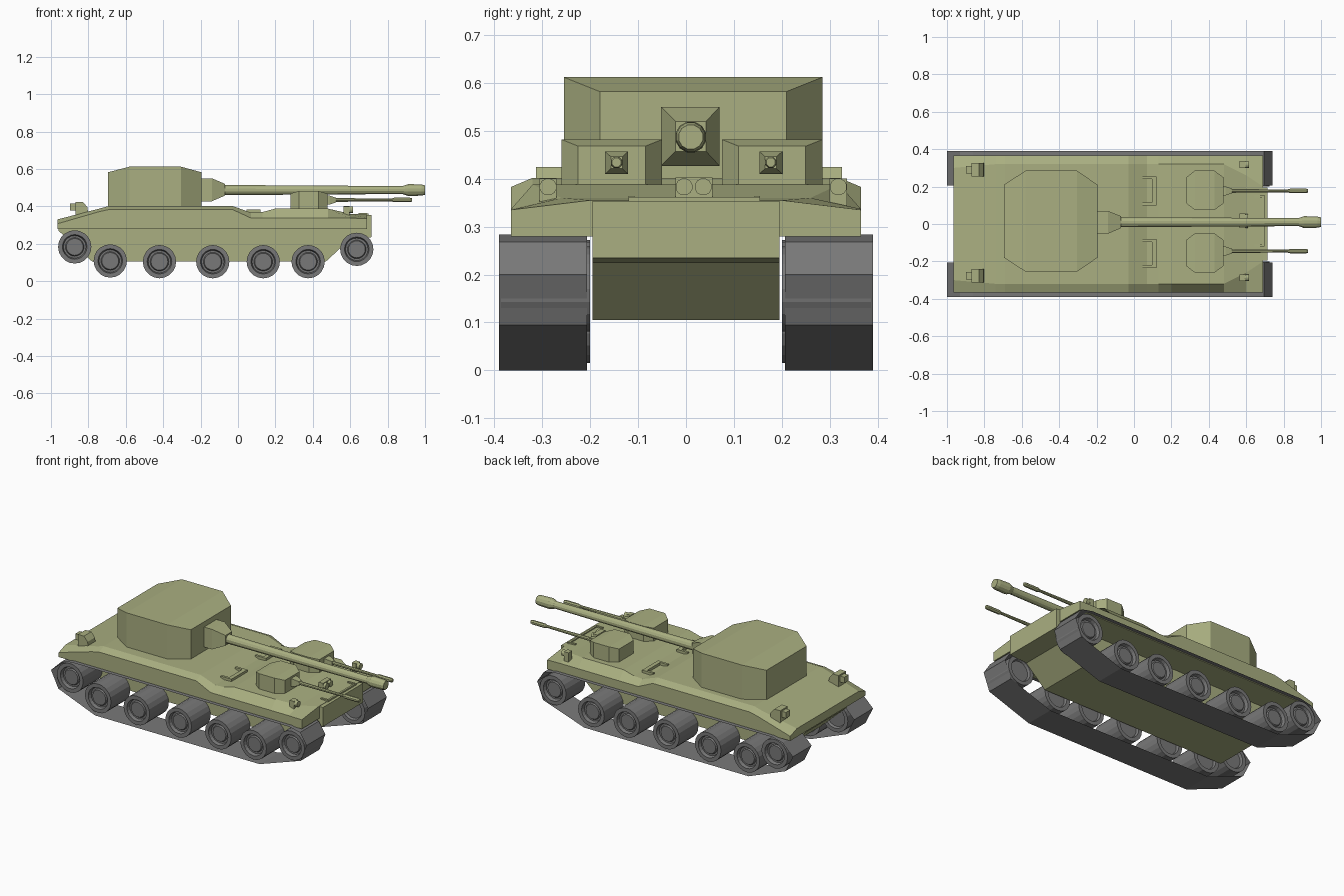
import bpy, bmesh
from math import sin, cos, pi

if "Cube" in bpy.data.objects:
    bpy.data.objects.remove(bpy.data.objects["Cube"])


def material(name, rgb):
    m = bpy.data.materials.new(name)
    m.diffuse_color = (*rgb, 1)
    m.use_nodes = True
    m.node_tree.nodes["Principled BSDF"].inputs["Base Color"].default_value = m.diffuse_color
    return m


OLIVE = material("olive_paint", (0.40, 0.43, 0.22))
GREY = material("dark_grey", (0.19, 0.19, 0.19))


def loft(name, rings, mat=OLIVE, caps=True, closed=False):
    """Skin a row of equal-sized point rings."""
    bm = bmesh.new()
    vs = [[bm.verts.new(p) for p in r] for r in rings]
    pairs = list(zip(vs, vs[1:])) + ([(vs[-1], vs[0])] if closed else [])
    n = len(rings[0])
    for a, b in pairs:
        for i in range(n):
            j = (i + 1) % n
            bm.faces.new((a[i], a[j], b[j], b[i]))
    if caps and not closed:
        bm.faces.new(vs[0])
        bm.faces.new(vs[-1])
    bmesh.ops.recalc_face_normals(bm, faces=bm.faces)
    me = bpy.data.meshes.new(name)
    bm.to_mesh(me)
    bm.free()
    me.materials.append(mat)
    ob = bpy.data.objects.new(name, me)
    bpy.context.collection.objects.link(ob)
    return ob


def lathe_x(name, y, z, prof, n=12):
    """Round part along x from (x, radius) pairs."""
    return loft(name, [[(x, y + r * cos(2 * pi * (i + .5) / n), z + r * sin(2 * pi * (i + .5) / n))
                        for i in range(n)] for x, r in prof])


def rect_x(x, y0, y1, z0, z1):
    return [(x, y0, z0), (x, y1, z0), (x, y1, z1), (x, y0, z1)]


def box(name, x0, x1, y0, y1, z0, z1):
    return loft(name, [rect_x(x0, y0, y1, z0, z1), rect_x(x1, y0, y1, z0, z1)])


def extrude_y(name, prof, y0, y1, mat=OLIVE, caps=True):
    return loft(name, [[(x, y, z) for x, z in prof] for y in (y0, y1)], mat, caps)


# Lower hull between the tracks
extrude_y("lower_hull", [(-.78, .105), (.47, .105), (.60, .225), (.715, .235),
                         (.715, .353), (.60, .353), (-.9, .30), (-.96, .30), (-.96, .27)], -.195, .195)

# Upper hull: x, side height, deck height, deck half width
stations = [(-.965, .307, .330, .30), (-.74, .372, .388, .32), (-.69, .383, .402, .32),
            (-.03, .383, .402, .32), (.07, .337, .366, .32), (.13, .337, .369, .32),
            (.20, .337, .388, .32), (.48, .337, .388, .32), (.60, .337, .360, .26),
            (.69, .335, .355, .20)]
loft("upper_hull", [[(x, -.365, .279), (x, .365, .279), (x, .365, s), (x, w, t), (x, -w, t), (x, -.365, s)]
                    for x, s, t, w in stations])


# Octagonal turrets whose roof falls away at both ends
def turret(name, xs, ys, zb, zend, ztop):
    x0, x1, x2, x3 = xs
    y0, y1, y2, y3 = ys
    plan = [(x0, y1), (x1, y0), (x2, y0), (x3, y1), (x3, y2), (x2, y3), (x1, y3), (x0, y2)]
    ob = loft(name, [[(x, y, zb) for x, y in plan],
                     [(x, y, zend if x in (x0, x3) else ztop) for x, y in plan]])
    bm = bmesh.new()
    bm.from_mesh(ob.data)
    bm.verts.ensure_lookup_table()
    v = bm.verts
    bmesh.ops.connect_verts(bm, verts=[v[9], v[14]])
    bmesh.ops.connect_verts(bm, verts=[v[10], v[13]])
    bm.to_mesh(ob.data)
    bm.free()


turret("main_turret", (-.695, -.58, -.305, -.195), (-.255, -.18, .21, .285), .38, .582, .612)
loft("main_mantlet", [rect_x(-.20, -.052, .07, .427, .55), rect_x(-.14, -.052, .07, .427, .55),
                      rect_x(-.07, -.022, .042, .457, .52)])
lathe_x("main_gun", .01, .487, [(-.08, .028), (.88, .022), (.91, .033), (.98, .031), (1, .026)])

for side, y, gy in (("left", .18, .177), ("right", -.155, -.145)):
    turret(side + "_small_turret", (.28, .325, .43, .478),
           (y - .105, y - .07, y + .07, y + .105), .375, .468, .482)
    loft(side + "_small_mantlet", [rect_x(.47, gy - .024, gy + .024, .41, .457),
                                   rect_x(.49, gy - .024, gy + .024, .41, .457),
                                   rect_x(.525, gy - .012, gy + .012, .421, .446)])
    lathe_x(side + "_small_gun", gy, .434,
            [(.52, .011), (.82, .008), (.835, .013), (.92, .013), (.93, .010)], 8)
    # Raised hatch frame behind each small turret
    hy = y - .10
    box(side + "_hatch_back", .095, .12, y - .08, y + .075, .355, .383)
    for k, yy in enumerate((y - .08, y + .06)):
        box(f"{side}_hatch_arm_{k}", .045, .12, yy, yy + .015, .355, .383)

# Headlights and front lamp cluster
for name, y, x0 in (("left_headlight", .318, .565), ("right_headlight", -.288, .565)):
    box(name + "_mount", x0, x0 + .03, y - .018, y + .018, .33, .400)
    lathe_x(name, y, .383, [(x0 + .01, .010), (x0 + .03, .018), (x0 + .05, .018)], 12)
box("centre_lamp_mount", .565, .595, -.022, .055, .35, .403)
for k, y in enumerate((-.004, .036)):
    lathe_x(f"centre_lamp_{k}", y, .383, [(.59, .018), (.61, .018)], 12)

# Front deck rail
box("deck_rail_front", .685, .697, -.12, .155, .345, .362)
for k, y in enumerate((-.12, .143)):
    box(f"deck_rail_arm_{k}", .645, .69, y, y + .012, .345, .364)

# Rear boxes with slanted backs
for side, y in (("left", .29), ("right", -.277)):
    extrude_y(side + "_rear_box", [(-.87, .33), (-.80, .35), (-.805, .395), (-.83, .424), (-.87, .424)],
              y - .036, y + .036)
    box(side + "_rear_lamp", -.898, -.865, y - .02, y + .02, .378, .415)

# Running gear: open belt sheet and dished wheels on each side
belt = [(-.86, .284), (-.93, .268), (-1, .20), (-.95, .098), (-.70, 0), (.42, 0),
        (.70, .095), (.74, .20), (.695, .268), (.62, .284)]
wheels = [(-.873, .183), (-.683, .108), (-.42, .104), (-.135, .104), (.135, .104), (.375, .104), (.635, .17)]
# Wheel section: radius, distance from the centre line
section = [(.004, .375), (.045, .375), (.050, .366), (.060, .366), (.066, .386), (.089, .386),
           (.089, .200), (.066, .200), (.060, .215), (.004, .215)]
N = 20
for side, s in (("left", 1), ("right", -1)):
    extrude_y(side + "_track", belt, s * .207, s * .39, GREY, False)
    for k, (x, z) in enumerate(wheels):
        loft(f"{side}_wheel_{k}", [[(x + r * cos(2 * pi * i / N), s * y, z + r * sin(2 * pi * i / N))
                                    for i in range(N)] for r, y in section], GREY)
